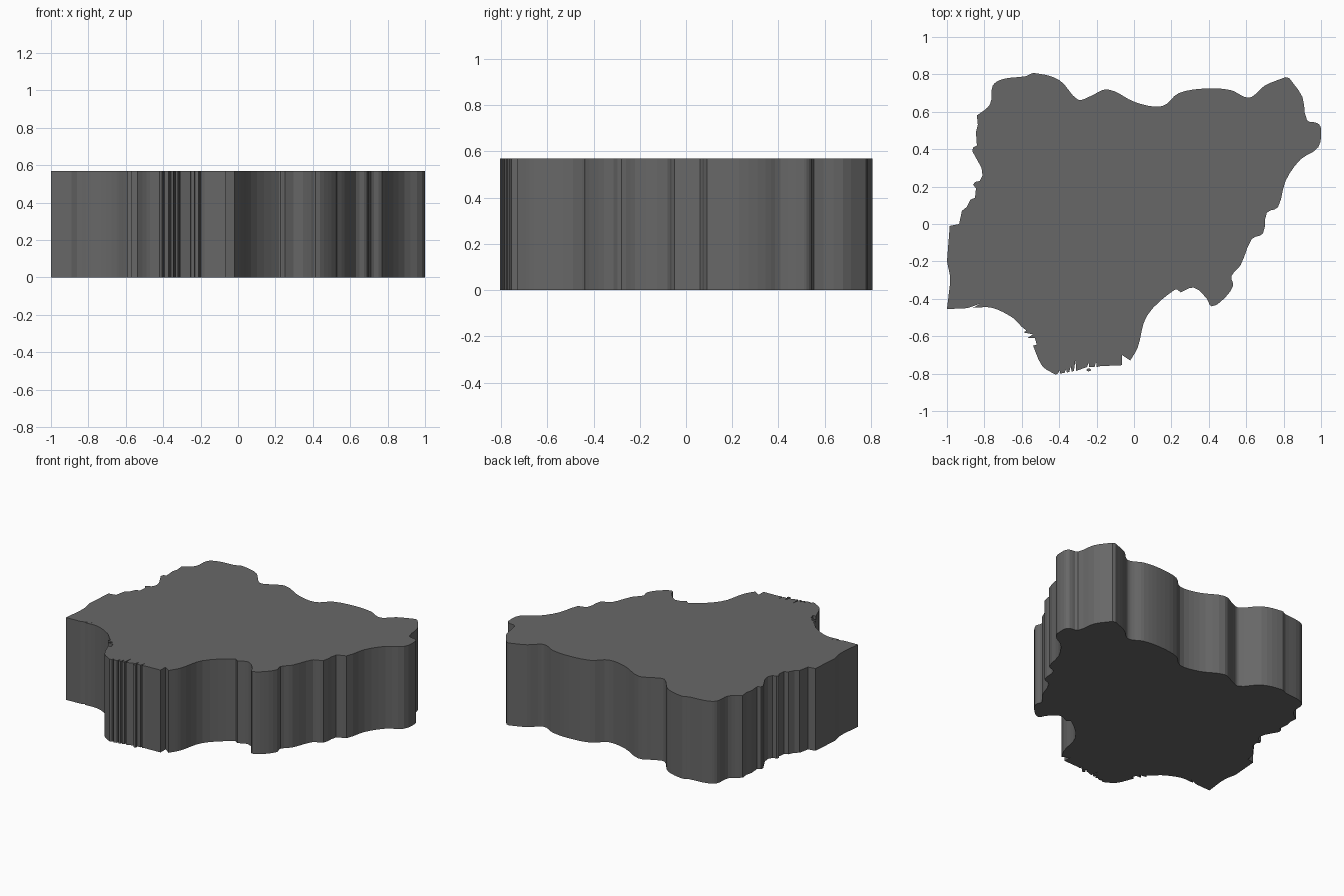
import bpy
import bmesh
from math import cos, sin, tau
from mathutils import Vector

if "Cube" in bpy.data.objects:
    bpy.data.objects.remove(bpy.data.objects["Cube"])

HEIGHT = 0.57

dark_grey = bpy.data.materials.new("dark_grey")
dark_grey.diffuse_color = (0.137, 0.137, 0.137, 1)
dark_grey.use_nodes = True
dark_grey.node_tree.nodes["Principled BSDF"].inputs["Base Color"].default_value = dark_grey.diffuse_color


def smooth_path(points, steps=4):
    """Smooth curve through the points, ends included."""
    p = [Vector(q) for q in points]
    p = [p[0]] + p + [p[-1]]
    out = []
    for a, b, c, d in zip(p, p[1:], p[2:], p[3:]):
        n = (c - b).length
        # tangents limited by the current span, so that corners do not overshoot
        t0 = (c - a).normalized() * n
        t1 = (d - b).normalized() * n
        for i in range(steps):
            t = i / steps
            out.append(b * (2*t**3 - 3*t**2 + 1) + t0 * (t**3 - 2*t**2 + t)
                       + c * (3*t**2 - 2*t**3) + t1 * (t**3 - t**2))
    return out + [p[-1]]


def slab(name, outline):
    """Extrude a closed outline straight up from the ground."""
    bm = bmesh.new()
    base = bm.faces.new([bm.verts.new((x, y, 0)) for x, y in outline])
    top = bmesh.ops.extrude_face_region(bm, geom=[base], use_keep_orig=True)
    verts = [g for g in top["geom"] if isinstance(g, bmesh.types.BMVert)]
    bmesh.ops.translate(bm, verts=verts, vec=(0, 0, HEIGHT))
    bmesh.ops.recalc_face_normals(bm, faces=bm.faces)
    mesh = bpy.data.meshes.new(name)
    bm.to_mesh(mesh)
    bm.free()
    mesh.materials.append(dark_grey)
    obj = bpy.data.objects.new(name, mesh)
    bpy.context.collection.objects.link(obj)
    return obj


# Rugged western border, south to north
west = [(-1, -.455), (-.985, -.33), (-.985, -.27), (-1, -.2), (-.985, -.01),
        (-.935, 0), (-.92, .07), (-.895, .09), (-.875, .13), (-.85, .14),
        (-.845, .19), (-.86, .21), (-.85, .225), (-.825, .23), (-.81, .26),
        (-.815, .30), (-.865, .39), (-.86, .41), (-.84, .42), (-.845, .49),
        (-.835, .53), (-.84, .58)]

# Rolling northern border, west to east
north = [(-.84, .58), (-.77, .64), (-.755, .74), (-.70, .775), (-.58, .79),
         (-.535, .807), (-.40, .77), (-.30, .665), (-.24, .68), (-.14, .72),
         (.01, .65), (.15, .63), (.24, .70), (.39, .725), (.52, .715),
         (.59, .68), (.63, .68), (.70, .74), (.81, .785)]

# Eastern border, north to south
east = [(.83, .78), (.90, .68), (.925, .555), (.98, .54), (1, .51),
        (.985, .41), (.89, .345), (.81, .23), (.77, .09), (.71, .06),
        (.69, -.05), (.63, -.08), (.57, -.22), (.52, -.28), (.53, -.33),
        (.48, -.40), (.415, -.44), (.39, -.40), (.32, -.34), (.25, -.365)]

# Sweep from the south-east bay down to the coast
bay = [(.25, -.365), (.22, -.35), (.07, -.49), (.02, -.66), (-.02, -.73)]

# Southern coast with narrow creeks cut into it: x, coast y, depth
coast = [Vector((-.065, -.70)), Vector((-.065, -.755)), Vector((-.18, -.76))]
for x, y, depth in [(-.205, -.765, .03), (-.245, -.765, .025), (-.315, -.785, .06),
                    (-.34, -.79, .03), (-.365, -.795, .02), (-.40, -.80, .02)]:
    coast += [Vector((x + .006, y)), Vector((x + .002, y + depth)), Vector((x - .006, y))]

# South-western coast with two small side creeks
southwest = smooth_path([(-.42, -.805), (-.49, -.76), (-.54, -.65)], 3)
southwest += [Vector(p) for p in [(-.52, -.645), (-.53, -.61), (-.57, -.61),
                                  (-.54, -.59), (-.59, -.58), (-.575, -.57)]]
southwest += smooth_path([(-.60, -.55), (-.65, -.50), (-.76, -.448), (-.86, -.448)], 4)
southwest += [Vector((-.82, -.425)), Vector((-.89, -.45))]

outline = ([Vector(p) for p in west[:-1]] + smooth_path(north) + smooth_path(east, 3)[:-1]
           + smooth_path(bay) + coast + southwest)
slab("land_block", outline)

# Tiny island off the southern coast
slab("coastal_island", [(-.242 + .012 * cos(i * tau / 8), -.78 + .008 * sin(i * tau / 8))
                        for i in range(8)])
